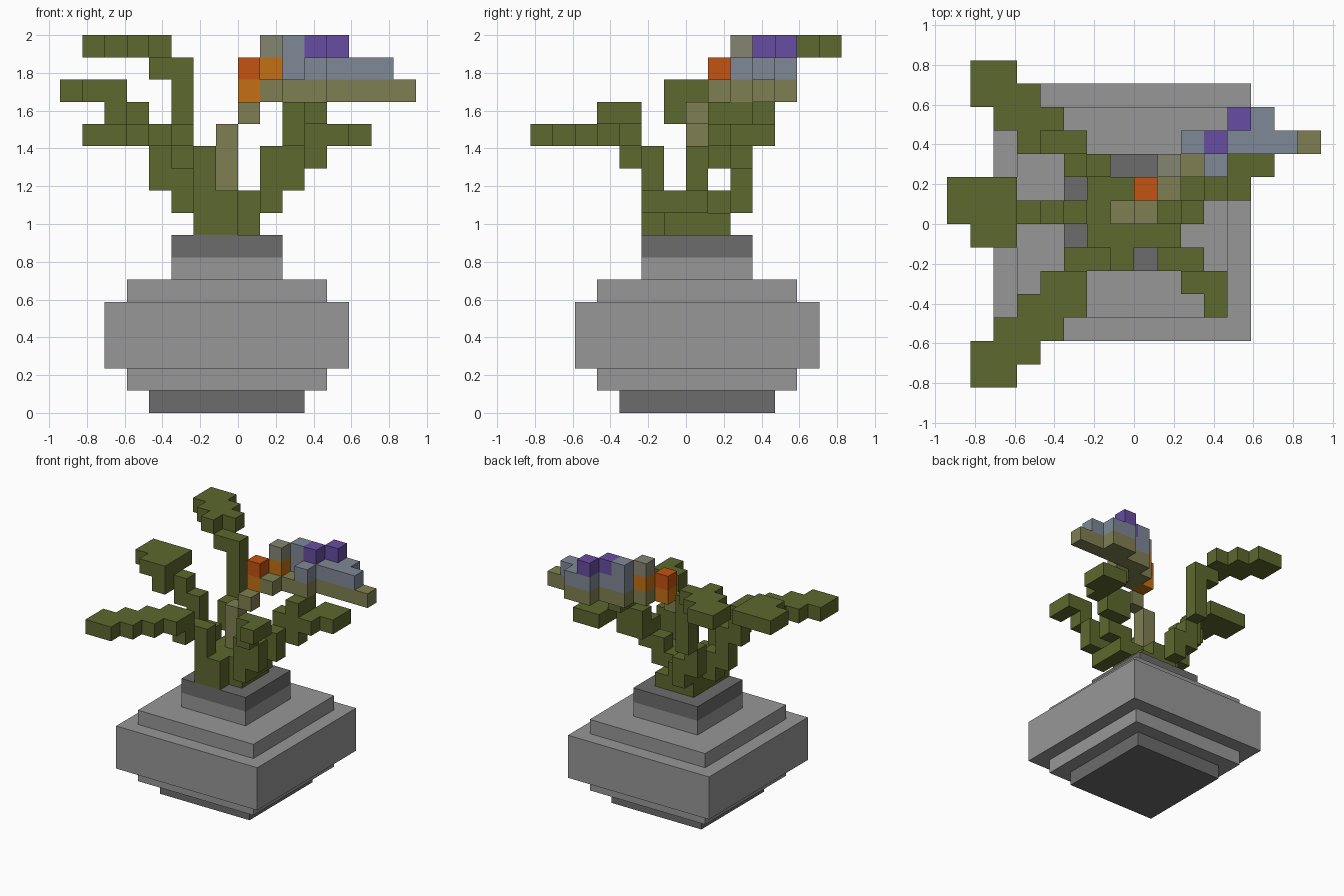
import bpy
import bmesh
from mathutils import Vector

default = bpy.data.objects.get("Cube")
if default:
    bpy.data.objects.remove(default, do_unlink=True)

U = 2 / 17  # edge of one block


def material(name, r, g, b):
    m = bpy.data.materials.new(name)
    m.use_nodes = True
    m.diffuse_color = (r, g, b, 1)
    node = next(n for n in m.node_tree.nodes if n.type == "BSDF_PRINCIPLED")
    node.inputs["Base Color"].default_value = (r, g, b, 1)
    return m


STONE = material("light stone", .31, .31, .31)
DARK = material("dark stone", .15, .15, .15)
LEAF = material("leaf green", .108, .138, .027)
OLIVE = material("dry olive", .216, .212, .085)
SAGE = material("grey sage", .235, .235, .17)
RUST = material("burnt orange", .55, .085, .006)
AMBER = material("amber", .55, .16, .006)
SLATE = material("blue grey", .212, .246, .305)
VIOLET = material("violet", .136, .074, .361)

STEPS = {"E": Vector((1, 0, 0)), "W": Vector((-1, 0, 0)),
         "N": Vector((0, 1, 0)), "S": Vector((0, -1, 0)),
         "U": Vector((0, 0, 1)), "D": Vector((0, 0, -1))}


def finish(name, bm, mat):
    bmesh.ops.recalc_face_normals(bm, faces=bm.faces)
    mesh = bpy.data.meshes.new(name)
    bm.to_mesh(mesh)
    bm.free()
    mesh.materials.append(mat)
    obj = bpy.data.objects.new(name, mesh)
    bpy.context.collection.objects.link(obj)
    return obj


def blocks(name, cells, mat):
    """Join unit blocks, leaving out the faces between neighbours."""
    bm = bmesh.new()
    for cell in sorted(cells):
        centre = Vector(cell) + Vector((.5, .5, .5))
        for d in STEPS.values():
            if tuple(int(v) for v in Vector(cell) + d) in cells:
                continue
            a = Vector((d.y, d.z, d.x)) / 2
            b = d.cross(a)
            mid = centre + d / 2
            corners = (mid + a + b, mid - a + b, mid - a - b, mid + a - b)
            bm.faces.new([bm.verts.new(c * U) for c in corners])
    bmesh.ops.remove_doubles(bm, verts=bm.verts, dist=U / 100)
    return finish(name, bm, mat)


def grow(name, start, path, mat):
    """Lay blocks along a path of compass and up/down moves."""
    pos = Vector(start)
    cells = {tuple(start)}
    for move in path.split():
        for letter in move:
            pos = pos + STEPS[letter]
        cells.add(tuple(int(v) for v in pos))
    return blocks(name, cells, mat)


def slab(name, width, bottom, height, mat):
    """Square tier of the pot."""
    bm = bmesh.new()
    bmesh.ops.create_cube(bm, size=1)
    for v in bm.verts:
        v.co = Vector((v.co.x * width - .5, v.co.y * width + .5,
                       (v.co.z + .5) * height + bottom)) * U
    return finish(name, bm, mat)


# Pot
slab("pot_foot", 7, 0, 1, DARK)
slab("pot_lower_step", 9, 1, 1, STONE)
slab("pot_belly", 11, 2, 3, STONE)
slab("pot_upper_step", 9, 5, 1, STONE)
slab("pot_neck", 5, 6, 1, STONE)
slab("pot_rim", 5, 7, 1, DARK)

# Plant base
base = {(x, y, 8) for x in range(-2, 1) for y in range(-1, 2)}
base |= {(x, y, 9) for x in range(-2, 1) for y in range(-1, 1)}
base |= {(-2, 1, 9), (-1, 1, 9)}
blocks("plant_base", base, LEAF)

# Five arching leaves
grow("back_right_leaf", (-2, 2, 9),
     "U W U NU U U U W UW N E W W N N W S E E", LEAF)
grow("right_leaf", (-3, 0, 9),
     "U W U U W U UW S D U W N W N E E", LEAF)
grow("front_right_leaf", (-1, -2, 8),
     "U W D U U U W S UW E S W W S E W W S E W W S E", LEAF)
grow("front_left_leaf", (1, -1, 9), "S U U E D U SU U E S", LEAF)
grow("back_left_leaf", (1, 0, 9),
     "U E U N U E D U U N DE S N N E S", LEAF)

# Flower
grow("flower_stem", (-1, 0, 10), "U U EU", OLIVE)
grow("lower_petals", (1, 1, 14), "N E E N W E E N E S E E", OLIVE)
grow("upper_petals", (3, 2, 15), "N W U D E E N E S E", SLATE)
grow("petal_crests", (3, 3, 16), "NE", VIOLET)
grow("stamen", (0, 1, 14), "", AMBER)
grow("stamen_tip", (0, 1, 15), "", RUST)
grow("inner_petal", (1, 2, 15), "", AMBER)
grow("inner_petal_tip", (1, 2, 16), "", SAGE)
